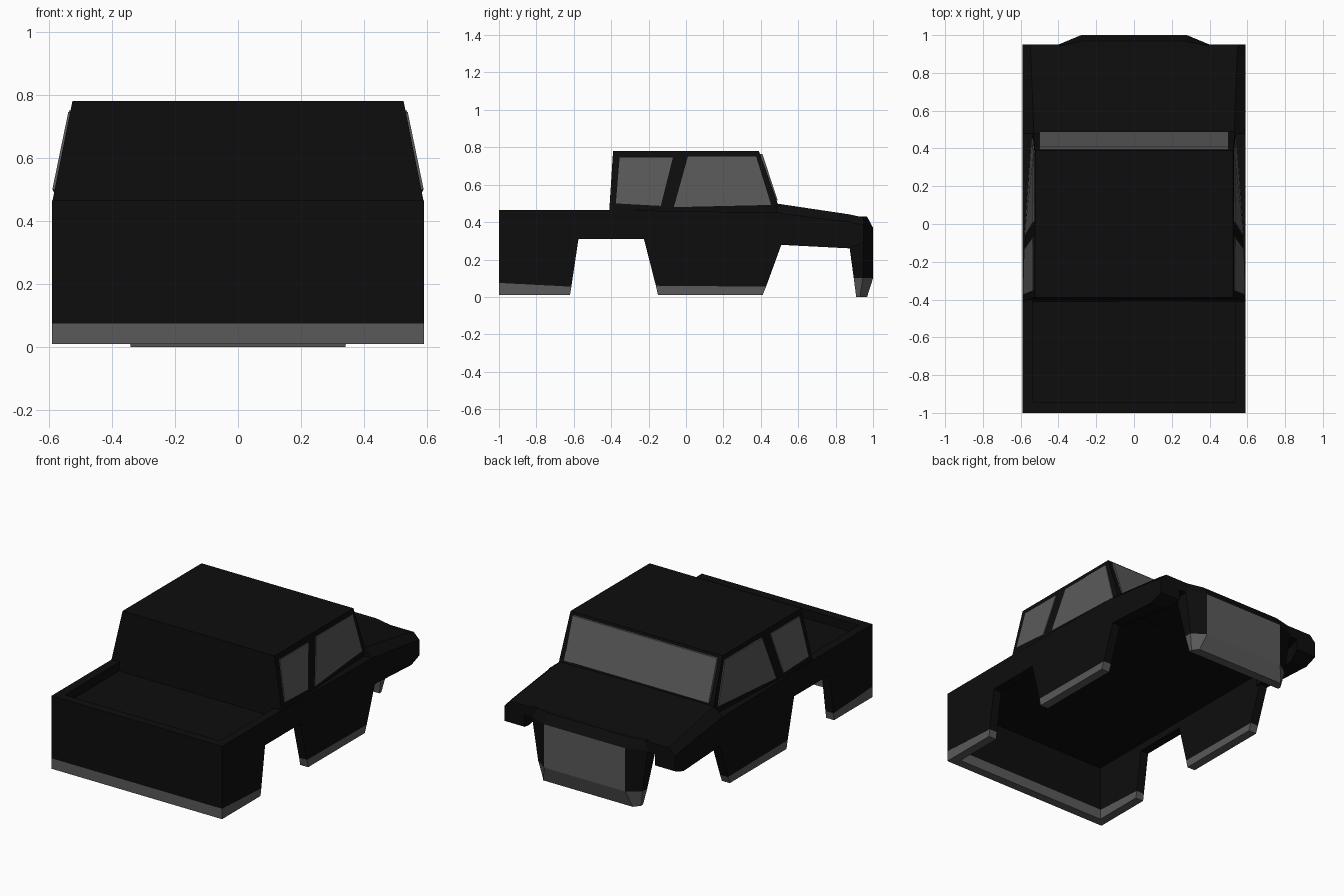
import bpy, bmesh

if "Cube" in bpy.data.objects:
    bpy.data.objects.remove(bpy.data.objects["Cube"])


def material(name, v):
    m = bpy.data.materials.new(name)
    m.diffuse_color = (v, v, v, 1)
    m.use_nodes = True
    m.node_tree.nodes["Principled BSDF"].inputs["Base Color"].default_value = m.diffuse_color
    return m


BLACK = material("black_paint", 0.004)
GREY = material("grey_trim", 0.1)


def loft(name, rings, mat):
    """Closed solid through matching rings of points."""
    bm = bmesh.new()
    vs = [[bm.verts.new(p) for p in r] for r in rings]
    n = len(rings[0])
    for a, b in zip(vs, vs[1:]):
        for i in range(n):
            j = (i + 1) % n
            bm.faces.new((a[i], a[j], b[j], b[i]))
    bm.faces.new(vs[0])
    bm.faces.new(vs[-1])
    bmesh.ops.recalc_face_normals(bm, faces=bm.faces)
    me = bpy.data.meshes.new(name)
    bm.to_mesh(me)
    bm.free()
    me.materials.append(mat)
    ob = bpy.data.objects.new(name, me)
    bpy.context.collection.objects.link(ob)
    return ob


def mirror(ob):
    ob.modifiers.new("mirror", "MIRROR").use_axis = (True, False, False)
    return ob


def slab(name, profile, x0, x1, mat):
    """Profile in (y, z) extruded along x."""
    return loft(name, [[(x, y, z) for y, z in profile] for x in (x0, x1)], mat)


def both(half):
    """Half outline (first item the x value) completed to a symmetric ring."""
    return half + [(-p[0],) + tuple(p[1:]) for p in reversed(half)]


# Side panels with wheel arches, and grey sills beneath
IN, OUT = 0.535, 0.59
mirror(slab("side_panel", [(-1, .075), (-.613, .055), (-.575, .31), (-.225, .31),
                           (-.161, .06), (.428, .055), (.51, .28), (.51, .45),
                           (-.41, .465), (-1, .465)], IN, OUT, BLACK))
mirror(slab("rear_sill", [(-1, .01), (-.62, .01), (-.613, .055), (-1, .075)], IN, OUT, GREY))
mirror(slab("door_sill", [(-.15, .01), (.41, .01), (.428, .055), (-.161, .06)], IN, OUT, GREY))

# Tailgate and its grey lower edge
slab("tailgate", [(-1, .075), (-.945, .075), (-.945, .465), (-1, .465)], -OUT, OUT, BLACK)
slab("tailgate_sill", [(-1, .01), (-.945, .01), (-.945, .075), (-1, .075)], -OUT, OUT, GREY)

# Floor shared by bed and cab
slab("floor", [(-.97, .355), (.55, .355), (.55, .41), (-.97, .41)], -.56, .56, BLACK)


# Cab
def cab_ring(xb, yb, zb, xt, yt):
    return both([(xb - .005, yb, .39), (xb, yb, zb), (xt, yt, .78)])


CAB = [(.588, -.41, .465, .525, -.39), (.575, -.065, .48, .525, -.01), (.535, .49, .5, .525, .39)]
loft("cab", [cab_ring(*c) for c in CAB], BLACK)


def side_x(y, z):
    """Half width of the cab side at a point."""
    a, b = (CAB[0], CAB[1]) if y < -.04 else (CAB[1], CAB[2])
    s = min(1, max(0, (y - a[1]) / (b[1] - a[1])))
    low = a[0] + (b[0] - a[0]) * s
    t = (z - .48) / .3
    return low + (.525 - low) * t


# Windows as thin panes on the cab
def side_window(name, corners):
    rings = [[(side_x(y, z) + d, y, z) for y, z in corners] for d in (-.012, .006)]
    mirror(loft(name, rings, GREY))


side_window("rear_side_window", [(-.375, .5), (-.135, .487), (-.07, .745), (-.355, .745)])
side_window("front_side_window", [(-.065, .48), (.455, .492), (.375, .75), (.01, .75)])
loft("windshield", [[(-.5, .483 + d, .515), (.5, .483 + d, .515),
                     (.5, .4 + d, .765), (-.5, .4 + d, .765)] for d in (-.01, .008)], GREY)


# Hood and fenders, hollow underneath
def hood_ring(y, top, xt, shoulder, low, inner):
    return [(x, y, z) for x, z in both([(inner, .36), (inner, low), (.59, low),
                                        (.59, shoulder), (xt, top)])]


loft("hood", [hood_ring(.48, .5, .53, .45, .28, .53),
              hood_ring(.87, .442, .545, .4, .26, .48),
              hood_ring(.95, .425, .55, .385, .29, .45)], BLACK)


# Nose with grey front plate and chin
def nose_ring(z, back, xs, ys, xf, yf):
    return [(x, y, z) for x, y in both([(xs, back), (xs, ys), (xf, yf)])]


nose = loft("nose", [nose_ring(0, .91, .34, .93, .31, .968),
                     nose_ring(.1, .897, .36, .945, .28, 1),
                     nose_ring(.37, .86, .4, .95, .28, 1),
                     nose_ring(.43, .85, .4, .94, .28, .968)], BLACK)
nose.data.materials.append(GREY)
for f in nose.data.polygons:
    if f.center.z < .11 or (f.normal.y > .9 and f.center.z < .37):
        f.material_index = 1
